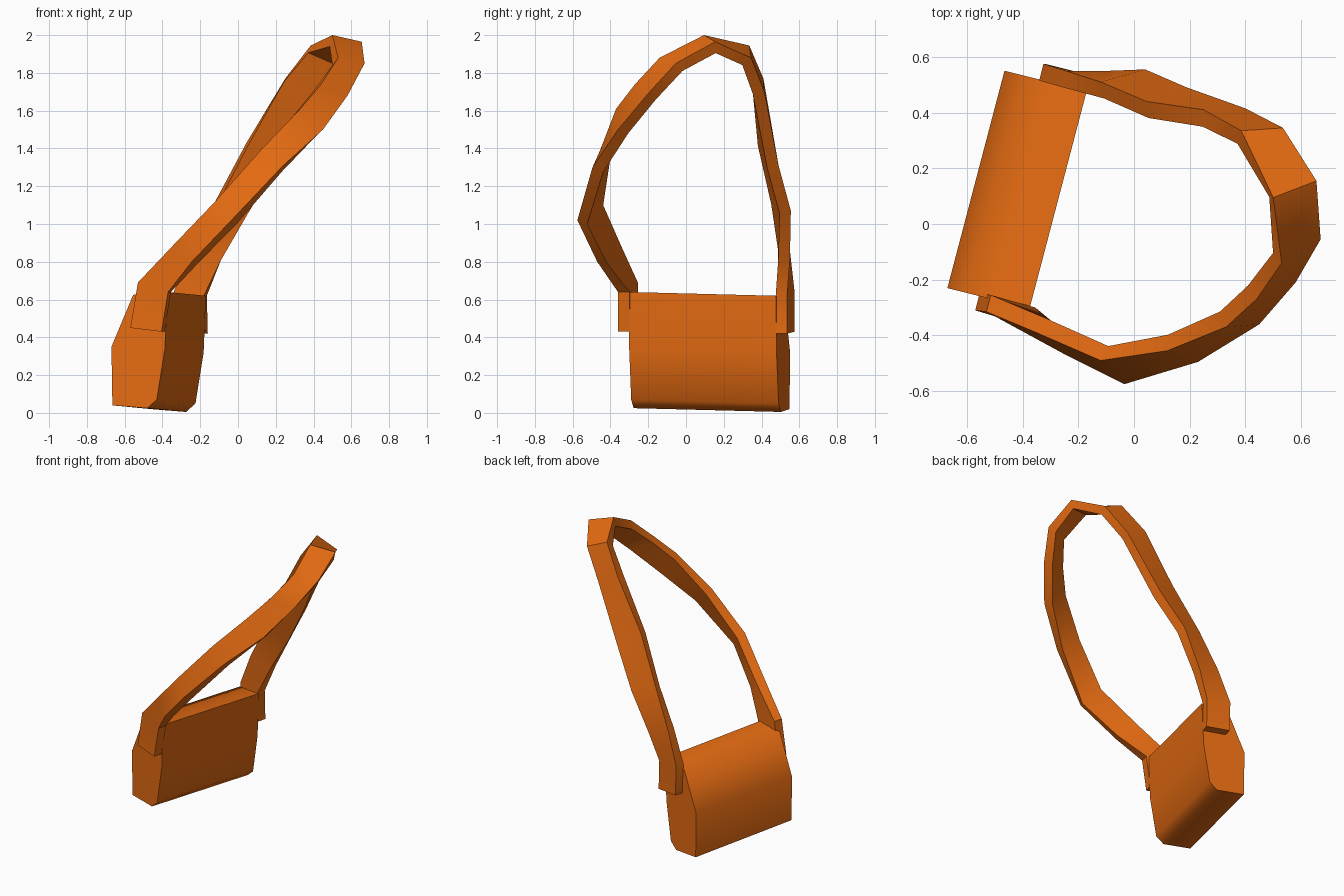
import bpy, bmesh, math
from mathutils import Vector

cube = bpy.data.objects.get("Cube")
if cube:
    bpy.data.objects.remove(cube, do_unlink=True)

orange = bpy.data.materials.new("orange_leather")
orange.use_nodes = True
colour = (0.78, 0.147, 0.006, 1)
orange.diffuse_color = colour
orange.node_tree.nodes["Principled BSDF"].inputs["Base Color"].default_value = colour


def loft(name, rings, angle):
    """Skin a list of matching closed rings and cap both ends."""
    bm = bmesh.new()
    loops = [[bm.verts.new(p) for p in ring] for ring in rings]
    for a, b in zip(loops, loops[1:]):
        for i in range(len(a)):
            j = (i + 1) % len(a)
            bm.faces.new((a[i], a[j], b[j], b[i]))
    bm.faces.new(loops[0])
    bm.faces.new(loops[-1])
    bmesh.ops.recalc_face_normals(bm, faces=bm.faces)
    mesh = bpy.data.meshes.new(name)
    bm.to_mesh(mesh)
    bm.free()
    mesh.materials.append(orange)
    ob = bpy.data.objects.new(name, mesh)
    bpy.context.collection.objects.link(ob)
    bpy.ops.object.select_all(action='DESELECT')
    ob.select_set(True)
    bpy.context.view_layer.objects.active = ob
    bpy.ops.object.shade_smooth_by_angle(angle=math.radians(angle))
    return ob


# Bag body: an end profile (x, z) swept along the slightly turned bag axis
profile = [(-0.67, 0.35), (-0.665, 0.04), (-0.48, 0.025), (-0.43, 0.07),
           (-0.387, 0.34), (-0.375, 0.64), (-0.555, 0.625)]
axis = Vector((0.205, 0.78, -0.02))
near_end = [Vector((x, -0.23 - 0.25 * (x + 0.67), z)) for x, z in profile]
loft("bag_body", [near_end, [p + axis for p in near_end]], 65)

# Strap: matching points on the upper and lower outer edges of the band
upper = [(-0.57, -0.31, 0.45), (-0.53, -0.315, 0.69), (-0.35, -0.39, 0.88),
         (-0.12, -0.49, 1.12), (0.12, -0.455, 1.39), (0.33, -0.37, 1.61),
         (0.44, -0.27, 1.74), (0.53, -0.14, 1.88), (0.50, 0.095, 2.0),
         (0.385, 0.335, 1.945), (0.25, 0.41, 1.77), (0.045, 0.44, 1.43),
         (-0.12, 0.51, 1.12), (-0.245, 0.55, 0.86), (-0.325, 0.575, 0.64),
         (-0.32, 0.575, 0.43)]
lower = [(-0.405, -0.36, 0.43), (-0.37, -0.36, 0.64), (-0.245, -0.47, 0.80),
         (-0.035, -0.575, 1.02), (0.23, -0.495, 1.30), (0.45, -0.36, 1.50),
         (0.58, -0.21, 1.68), (0.67, -0.055, 1.85), (0.655, 0.155, 1.965),
         (0.535, 0.345, 1.88), (0.40, 0.415, 1.70), (0.19, 0.49, 1.31),
         (0.04, 0.555, 1.07), (-0.09, 0.55, 0.81), (-0.165, 0.535, 0.62),
         (-0.16, 0.535, 0.42)]
upper = [Vector(p) for p in upper]
lower = [Vector(p) for p in lower]
mid = [(a + b) / 2 for a, b in zip(upper, lower)]
thickness = 0.062
rings = []
for i, (a, b) in enumerate(zip(upper, lower)):
    before = mid[i] - mid[max(i - 1, 0)]
    after = mid[min(i + 1, len(mid) - 1)] - mid[i]
    tangent = before.normalized() + after.normalized()
    inward = (b - a).cross(tangent).normalized()
    # Point the thickness towards the middle of the loop
    if inward.dot(Vector((0.1, 0.05, 1.1)) - mid[i]) < 0:
        inward = -inward
    if i in (0, 1, len(mid) - 2, len(mid) - 1):
        # Tabs lie flat on the bag ends
        inward = Vector((0.25, 0.97, 0)) * (1 if mid[i].y < 0 else -1)
    rings.append([a, b, b + inward * thickness, a + inward * thickness])
loft("shoulder_strap", rings, 35)
